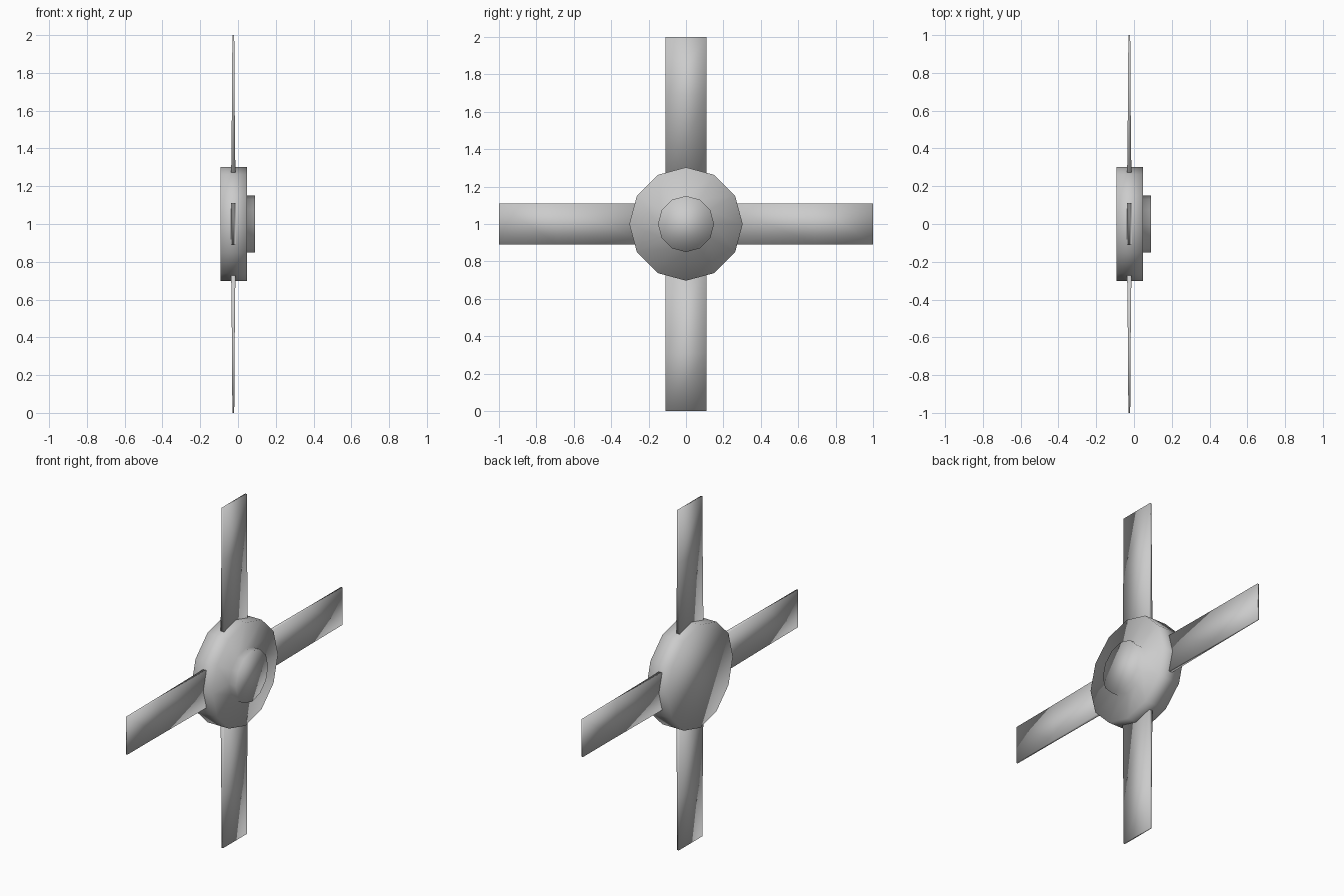
import bpy, bmesh, math
from mathutils import Matrix

if "Cube" in bpy.data.objects:
    bpy.data.objects.remove(bpy.data.objects["Cube"])


def finish(name, bm):
    bmesh.ops.recalc_face_normals(bm, faces=bm.faces)
    for f in bm.faces:
        f.smooth = True
    me = bpy.data.meshes.new(name)
    bm.to_mesh(me)
    bm.free()
    ob = bpy.data.objects.new(name, me)
    bpy.context.collection.objects.link(ob)
    ob.location.z = 1
    return ob


def loft(bm, rings):
    # bridge successive closed rings and cap both ends
    vs = [[bm.verts.new(p) for p in r] for r in rings]
    n = len(vs[0])
    for a, b in zip(vs, vs[1:]):
        for i in range(n):
            j = (i + 1) % n
            bm.faces.new((a[i], a[j], b[j], b[i]))
    bm.faces.new(vs[0])
    bm.faces.new(vs[-1])


# twelve-sided hub with raised centre cap, turned about the x axis
profile = [(-0.093, 0.303), (0.048, 0.303), (0.048, 0.15), (0.091, 0.15)]
bm = bmesh.new()
loft(bm, [[(x, r * math.cos(k * math.pi / 6), r * math.sin(k * math.pi / 6))
           for k in range(12)] for x, r in profile])
finish("hub", bm)

# four flat blades, thinning towards the tip
stations = [(0.2, 0.012), (0.69, 0.0065), (1.0, 0.005)]
for i in range(4):
    bm = bmesh.new()
    cx, w = -0.025, 0.11
    loft(bm, [[(cx - t, -w, r), (cx + t, -w, r), (cx + t, w, r), (cx - t, w, r)]
              for r, t in stations])
    bmesh.ops.rotate(bm, verts=bm.verts, matrix=Matrix.Rotation(i * math.pi / 2, 3, 'X'))
    finish("blade_%d" % (i + 1), bm)
